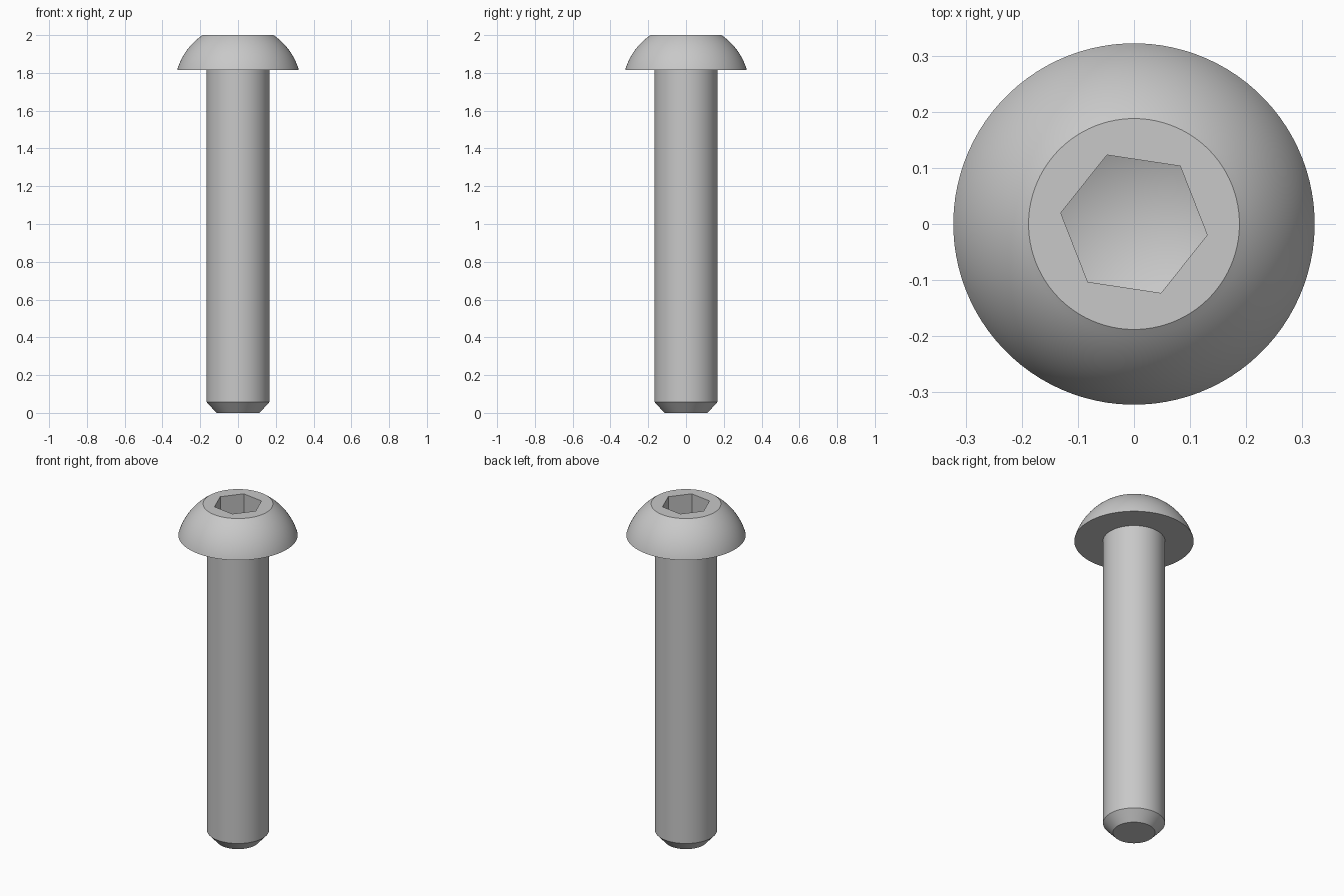
import bpy, bmesh, math

if "Cube" in bpy.data.objects:
    bpy.data.objects.remove(bpy.data.objects["Cube"])

N = 96                       # segments round the axis (multiple of 6)
START = math.radians(51.4)   # rotation of the hex socket
HEAD_BASE, TOP = 1.815, 2.0
ARC_Z, ARC_R = 1.7227, 0.335  # centre height and radius of the domed head

mat = bpy.data.materials.new("steel grey")
mat.diffuse_color = (0.58, 0.58, 0.58, 1)
mat.use_nodes = True
mat.node_tree.nodes["Principled BSDF"].inputs["Base Color"].default_value = mat.diffuse_color

bm = bmesh.new()


def ring(r, z, n=N):
    return [bm.verts.new((r * math.cos(START + 2 * math.pi * i / n),
                          r * math.sin(START + 2 * math.pi * i / n), z))
            for i in range(n)]


def bridge(a, b):
    n = len(a)
    for i in range(n):
        j = (i + 1) % n
        bm.faces.new((a[i], a[j], b[j], b[i]))


# Chamfered tip, shank, underside and domed head as one turned profile
profile = [(0.114, 0.0), (0.167, 0.058), (0.167, HEAD_BASE)]
a0 = math.asin((HEAD_BASE - ARC_Z) / ARC_R)
a1 = math.asin((TOP - ARC_Z) / ARC_R)
for i in range(17):
    a = a0 + (a1 - a0) * i / 16
    profile.append((ARC_R * math.cos(a), ARC_Z + ARC_R * math.sin(a)))
rings = [ring(r, z) for r, z in profile]
for a, b in zip(rings, rings[1:]):
    bridge(a, b)
bm.faces.new(rings[0])

# Flat top around the hex opening
rim = rings[-1]
hex_top = ring(0.132, TOP, 6)
step = N // 6
for k in range(6):
    arc = [rim[(k * step + i) % N] for i in range(step + 1)]
    bm.faces.new([hex_top[k]] + arc + [hex_top[(k + 1) % 6]])

# Hex socket walls and pointed floor
hex_low = ring(0.132, TOP - 0.12, 6)
bridge(hex_top, hex_low)
tip = bm.verts.new((0, 0, TOP - 0.18))
for k in range(6):
    bm.faces.new((hex_low[k], hex_low[(k + 1) % 6], tip))

bmesh.ops.recalc_face_normals(bm, faces=bm.faces)
mesh = bpy.data.meshes.new("button_head_screw")
bm.to_mesh(mesh)
bm.free()
mesh.materials.append(mat)
screw = bpy.data.objects.new("button_head_screw", mesh)
bpy.context.collection.objects.link(screw)
bpy.context.view_layer.objects.active = screw
screw.select_set(True)
bpy.ops.object.shade_smooth_by_angle(angle=math.radians(30))
